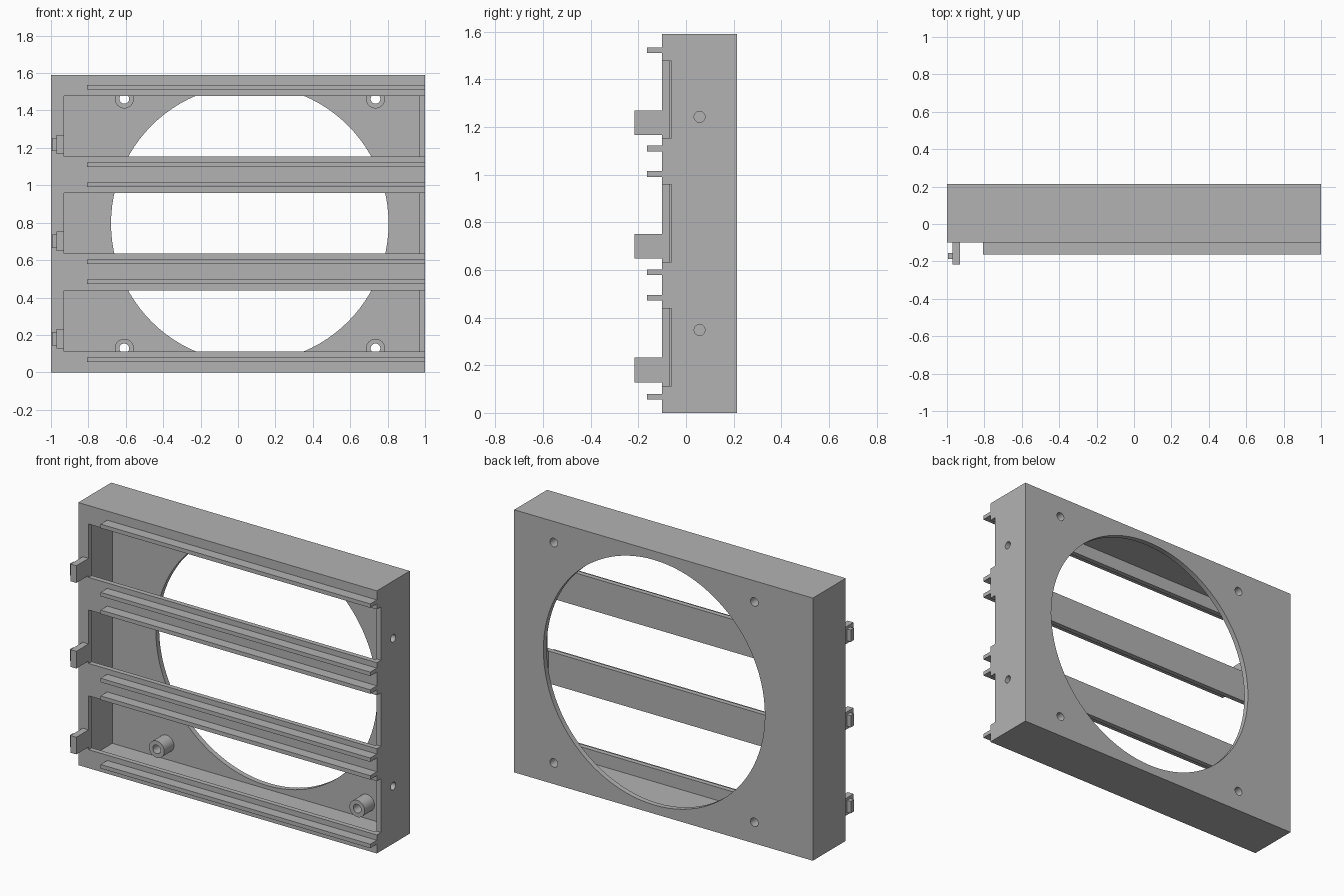
import bpy
import bmesh
from math import radians
from mathutils import Matrix

if "Cube" in bpy.data.objects:
    bpy.data.objects.remove(bpy.data.objects["Cube"])

grey = bpy.data.materials.new("plain_grey")
grey.use_nodes = True
COLOUR = (0.45, 0.45, 0.45, 1)
grey.diffuse_color = COLOUR
grey.node_tree.nodes["Principled BSDF"].inputs["Base Color"].default_value = COLOUR


def finish(name, bm):
    mesh = bpy.data.meshes.new(name)
    bm.to_mesh(mesh)
    bm.free()
    mesh.materials.append(grey)
    obj = bpy.data.objects.new(name, mesh)
    bpy.context.scene.collection.objects.link(obj)
    return obj


def box(name, x, y, z):
    bm = bmesh.new()
    bmesh.ops.create_cube(bm, size=1)
    for v in bm.verts:
        v.co = [r[0] if c < 0 else r[1] for c, r in zip(v.co, (x, y, z))]
    return finish(name, bm)


def cylinder(name, centre, radius, length, axis, sides=32):
    turn = Matrix.Rotation(radians(90), 4, "X" if axis == "Y" else "Y")
    bm = bmesh.new()
    bmesh.ops.create_cone(bm, cap_ends=True, segments=sides, radius1=radius,
                          radius2=radius, depth=length,
                          matrix=Matrix.Translation(centre) @ turn)
    return finish(name, bm)


def combine(obj, other, operation):
    """Apply one boolean and discard the helper."""
    other.hide_render = True
    mod = obj.modifiers.new("combine", "BOOLEAN")
    mod.operation, mod.solver, mod.object = operation, "EXACT", other
    bpy.context.view_layer.update()
    graph = bpy.context.evaluated_depsgraph_get()
    mesh = bpy.data.meshes.new_from_object(obj.evaluated_get(graph))
    obj.modifiers.clear()
    obj.data = mesh
    bpy.data.objects.remove(other)


# Hollow housing with thin walls
HEIGHT = 1.59
FRONT, BACK = -0.1, 0.215
housing = box("housing", (-1, 1), (FRONT, BACK), (0, HEIGHT))
combine(housing, box("cavity", (-0.97, 0.97), (-0.07, 0.183), (0.032, HEIGHT - 0.032)), "DIFFERENCE")

# Three front slots, each notching the side wall
for low, high in ((0.112, 0.438), (0.634, 0.958), (1.155, 1.478)):
    combine(housing, box("slot", (-0.93, 1.1), (-0.3, -0.06), (low, high)), "DIFFERENCE")

# Round opening in the back panel
combine(housing, cylinder("opening", (0.063, 0.2, 0.795), 0.742, 0.2, "Y", 96), "DIFFERENCE")

# Screw bosses with through holes
for x in (-0.608, 0.735):
    for z in (0.128, 1.462):
        combine(housing, cylinder("boss", (x, 0.145, z), 0.051, 0.11, "Y"), "UNION")
        combine(housing, cylinder("screw_hole", (x, 0.15, z), 0.026, 0.4, "Y"), "DIFFERENCE")

# Mounting holes in the side wall
for z in (0.348, 1.243):
    combine(housing, cylinder("side_hole", (1, 0.057, z), 0.023, 0.2, "X"), "DIFFERENCE")

bpy.context.view_layer.objects.active = housing
housing.select_set(True)
bpy.ops.object.shade_smooth_by_angle(angle=radians(30))

# Guide rails along the front bars
for i, z in enumerate((0.068, 0.483, 0.59, 1.003, 1.11, 1.523)):
    box(f"rail_{i + 1}", (-0.806, 1), (-0.163, FRONT), (z - 0.012, z + 0.012))

# Latch tabs with small outward nubs
for i, z in enumerate((0.18, 0.7, 1.218)):
    box(f"latch_{i + 1}", (-0.97, -0.931), (-0.217, FRONT), (z - 0.052, z + 0.052))
    box(f"latch_nub_{i + 1}", (-0.995, -0.97), (-0.186, -0.155), (z - 0.036, z + 0.036))
